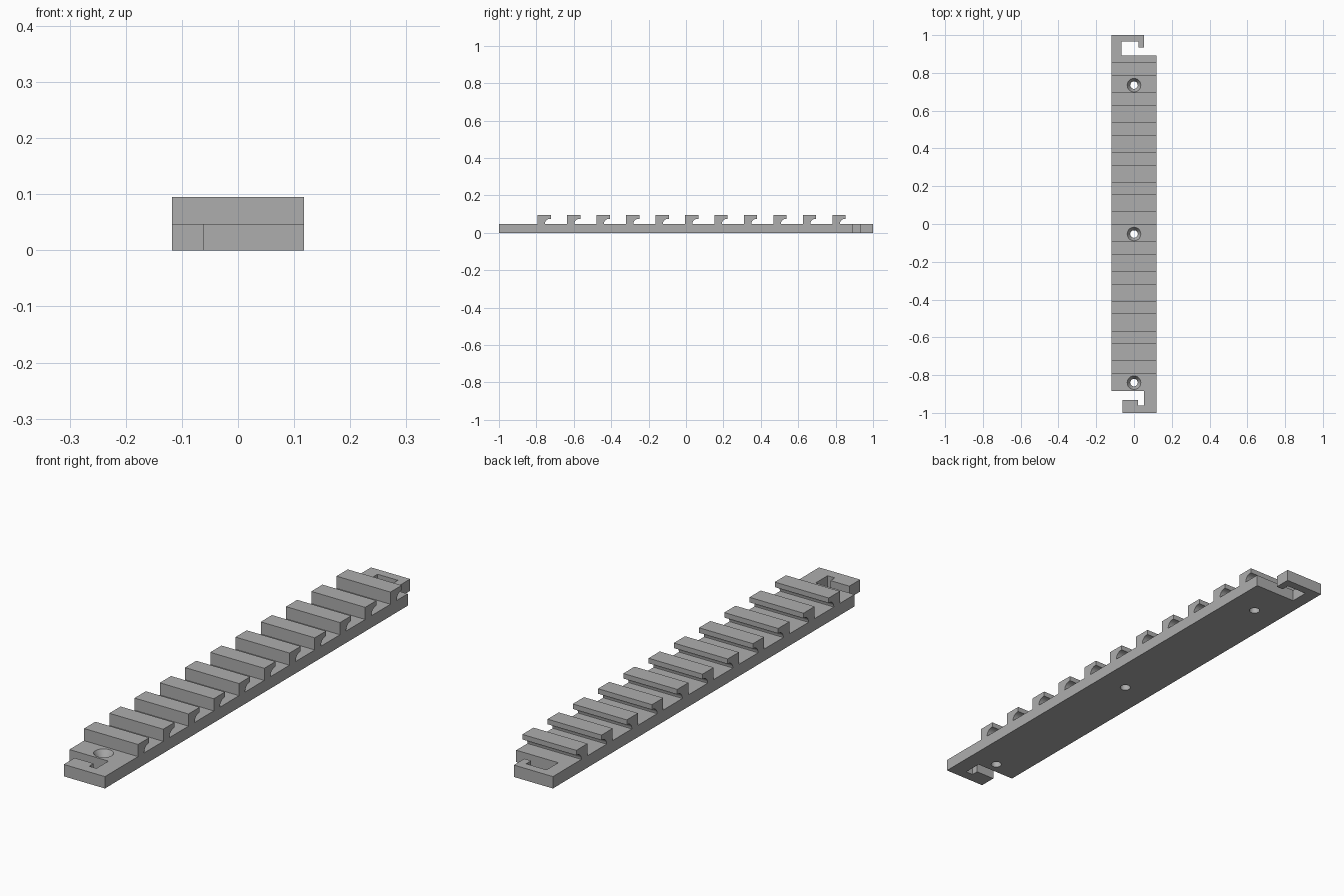
import bpy, bmesh, math

if "Cube" in bpy.data.objects:
    bpy.data.objects.remove(bpy.data.objects["Cube"], do_unlink=True)

HALF_W, BASE_H, TOP = 0.118, 0.047, 0.095

grey = bpy.data.materials.new("plain_grey")
grey.use_nodes = True
colour = (0.42, 0.42, 0.42, 1)
grey.diffuse_color = colour
grey.node_tree.nodes["Principled BSDF"].inputs["Base Color"].default_value = colour


def make_object(name, bm):
    bmesh.ops.recalc_face_normals(bm, faces=bm.faces)
    mesh = bpy.data.meshes.new(name)
    bm.to_mesh(mesh)
    bm.free()
    mesh.materials.append(grey)
    obj = bpy.data.objects.new(name, mesh)
    bpy.context.collection.objects.link(obj)
    return obj


def prism(name, points, offset):
    """Extrude a closed outline of 3D points along an offset."""
    bm = bmesh.new()
    face = bm.faces.new([bm.verts.new(p) for p in points])
    new = bmesh.ops.extrude_face_region(bm, geom=[face])["geom"]
    verts = [v for v in new if isinstance(v, bmesh.types.BMVert)]
    bmesh.ops.translate(bm, verts=verts, vec=offset)
    return make_object(name, bm)


def screw_cutter(y):
    """Countersunk hole shape, lathed from a radius and height profile."""
    profile = [(0, -0.02), (0.02, -0.02), (0.02, 0.02), (0.036, BASE_H),
               (0.036, 0.07), (0, 0.07)]
    bm = bmesh.new()
    verts = [bm.verts.new((r, y, z)) for r, z in profile]
    edges = [bm.edges.new(pair) for pair in zip(verts, verts[1:])]
    bmesh.ops.spin(bm, geom=verts + edges, cent=(0, y, 0), axis=(0, 0, 1),
                   angle=math.tau, steps=32)
    bmesh.ops.remove_doubles(bm, verts=bm.verts, dist=0.0001)
    cutter = make_object("screw_hole_cutter", bm)
    cutter.hide_render = True
    return cutter


# Base strip with interlocking hooks at both ends
back_hook = [(HALF_W, 0.892), (-0.066, 0.892), (-0.066, 0.966), (0.023, 0.966),
             (0.023, 0.934), (0.053, 0.934), (0.053, 1), (-HALF_W, 1)]
front_hook = [(-HALF_W, -0.885), (0.053, -0.885), (0.053, -0.96), (0.021, -0.96),
              (0.021, -0.932), (-0.062, -0.932), (-0.062, -1), (HALF_W, -1)]
base = prism("base_strip", [(x, y, 0) for x, y in back_hook + front_hook],
             (0, 0, BASE_H))

# Three countersunk screw holes
cutters = [screw_cutter(y) for y in (-0.84, -0.053, 0.735)]
for cutter in cutters:
    cut = base.modifiers.new("screw_hole", "BOOLEAN")
    cut.operation, cut.solver, cut.object = "DIFFERENCE", "EXACT", cutter
bpy.context.view_layer.update()
graph = bpy.context.evaluated_depsgraph_get()
cut_mesh = bpy.data.meshes.new_from_object(base.evaluated_get(graph))
base.modifiers.clear()
base.data = cut_mesh
for cutter in cutters:
    bpy.data.objects.remove(cutter, do_unlink=True)

# Row of hooked teeth with a rounded undercut on the back
RADIUS, CENTRE = 0.028, 0.066
arc = [(CENTRE - RADIUS * math.sin(a), BASE_H + RADIUS * math.cos(a))
       for a in [math.pi / 2 * i / 10 for i in range(11)]]
section = [(0, BASE_H - 0.002), (0, TOP), (0.07, TOP), (0.07, BASE_H + RADIUS)]
section += arc + [(CENTRE - RADIUS, BASE_H - 0.002)]
teeth = []
for i in range(11):
    y0 = -0.793 + 0.1577 * i
    teeth.append(prism(f"tooth_{i + 1}", [(-HALF_W, y0 + y, z) for y, z in section],
                       (2 * HALF_W, 0, 0)))

# Smooth curved walls, keep hard edges
bpy.ops.object.select_all(action="DESELECT")
for obj in [base] + teeth:
    obj.select_set(True)
bpy.context.view_layer.objects.active = base
bpy.ops.object.shade_smooth_by_angle(angle=math.radians(30))
